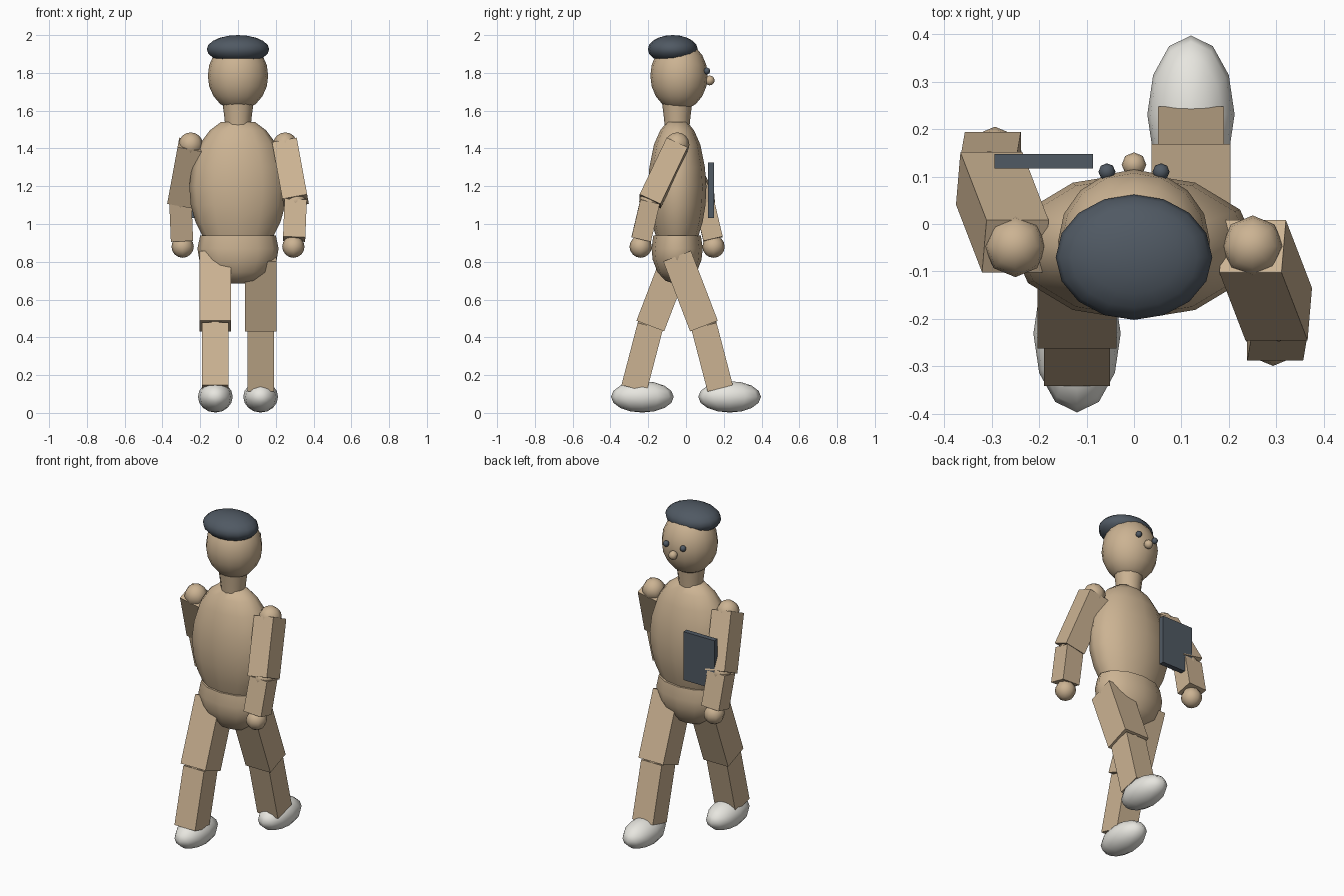
import bpy, bmesh, math
from mathutils import Matrix, Vector

cube = bpy.data.objects.get("Cube")
if cube:
    bpy.data.objects.remove(cube, do_unlink=True)


def material(name, rgb):
    m = bpy.data.materials.new(name)
    m.use_nodes = True
    m.diffuse_color = (*rgb, 1)
    m.node_tree.nodes["Principled BSDF"].inputs["Base Color"].default_value = (*rgb, 1)
    return m


TAN = material("tan", (0.6, 0.45, 0.29))
SLATE = material("dark slate", (0.08, 0.1, 0.125))
WHITE = material("off white", (0.8, 0.79, 0.74))


def finish(bm, name, mat, smooth=None):
    bmesh.ops.recalc_face_normals(bm, faces=bm.faces)
    mesh = bpy.data.meshes.new(name)
    bm.to_mesh(mesh)
    bm.free()
    mesh.materials.append(mat)
    ob = bpy.data.objects.new(name, mesh)
    bpy.context.collection.objects.link(ob)
    if smooth:
        bpy.ops.object.select_all(action='DESELECT')
        ob.select_set(True)
        bpy.context.view_layer.objects.active = ob
        bpy.ops.object.shade_smooth_by_angle(angle=math.radians(smooth))
    return ob


def ellipsoid(name, centre, radii, mat=TAN, segments=12, rings=8):
    bm = bmesh.new()
    bmesh.ops.create_uvsphere(bm, u_segments=segments, v_segments=rings, radius=1,
                              matrix=Matrix.Translation(centre) @ Matrix.Diagonal((*radii, 1)))
    return finish(bm, name, mat, 80)


def ball(name, centre, radius, mat=TAN, segments=8):
    return ellipsoid(name, centre, (radius,) * 3, mat, segments)


def lathe(name, profile, depth, mat=TAN, segments=12):
    """Closed body from (radius, height) rings, flattened front to back."""
    bm = bmesh.new()
    loops = []
    for r, z in profile:
        angles = [math.tau * i / segments for i in range(segments)]
        loops.append([bm.verts.new((r * math.cos(a), AXIS + depth * r * math.sin(a), z))
                      for a in angles])
    for low, high in zip(loops, loops[1:]):
        for i in range(segments):
            j = (i + 1) % segments
            bm.faces.new((low[i], low[j], high[j], high[i]))
    bm.faces.new(loops[0])
    bm.faces.new(loops[-1])
    return finish(bm, name, mat, 50)


def limb(name, start, end, width, depth):
    """Box running between two joints, its width kept level front to back."""
    a, b = Vector(start), Vector(end)
    d = b - a
    z = -d.normalized()
    x = Vector((z.z, 0, -z.x)).normalized()
    y = z.cross(x)
    frame = Matrix((x, y, z)).transposed().to_4x4()
    bm = bmesh.new()
    bmesh.ops.create_cube(bm, size=1, matrix=Matrix.Translation((a + b) / 2) @ frame
                          @ Matrix.Diagonal((width, depth, d.length, 1)))
    return finish(bm, name, TAN)


AXIS = -0.047  # front-to-back position of the body's centre line

# Trunk and neck
lathe("torso", [(0.19, 0.94), (0.225, 1.01), (0.25, 1.1), (0.258, 1.2), (0.245, 1.3),
                (0.205, 1.42), (0.15, 1.495), (0.09, 1.54)], 0.6)
lathe("pelvis", [(0.03, 0.685), (0.1, 0.7), (0.165, 0.745), (0.205, 0.81),
                 (0.215, 0.87), (0.2, 0.94)], 0.63)
lathe("neck", [(0.068, 1.52), (0.073, 1.57), (0.082, 1.64)], 0.97)

# Head, face and cap
ellipsoid("head", (0, -0.037, 1.785), (0.16, 0.152, 0.185), segments=16, rings=10)
ellipsoid("cap", (0, -0.07, 1.925), (0.165, 0.132, 0.075), SLATE, 16, 10)
ball("nose", (0, 0.125, 1.76), 0.026)
for side, s in (("left", 1), ("right", -1)):
    ball(side + "_eye", (0.057 * s, 0.11, 1.81), 0.018, SLATE)

# Limbs: the two sides swing in opposite directions
for side, s in (("left", 1), ("right", -1)):
    def at(x, swing, z):
        return (x * s, AXIS + swing * s, z)

    shoulder, elbow = at(0.25, 0, 1.42), at(0.305, -0.143, 1.12)
    wrist, hand = at(0.297, -0.19, 0.92), at(0.293, -0.193, 0.88)
    ball(side + "_shoulder", shoulder, 0.065)
    limb(side + "_upper_arm", shoulder, elbow, 0.133, 0.122)
    ball(side + "_elbow", elbow, 0.058)
    limb(side + "_forearm", elbow, wrist, 0.118, 0.105)
    ball(side + "_hand", hand, 0.059)

    hip, knee, ankle = at(0.12, 0, 0.83), at(0.12, 0.142, 0.46), at(0.12, 0.228, 0.13)
    limb(side + "_thigh", hip, knee, 0.167, 0.157)
    ball(side + "_knee", knee, 0.07)
    limb(side + "_shin", knee, ankle, 0.139, 0.138)
    ellipsoid(side + "_foot", (0.12 * s, 0.231 * s, 0.085), (0.092, 0.166, 0.083), WHITE)

# Flat tablet carried in front of the chest
bm = bmesh.new()
bmesh.ops.create_cube(bm, size=1, matrix=Matrix.Translation((-0.19, 0.132, 1.178))
                      @ Matrix.Diagonal((0.208, 0.031, 0.295, 1)))
finish(bm, "tablet", SLATE)
